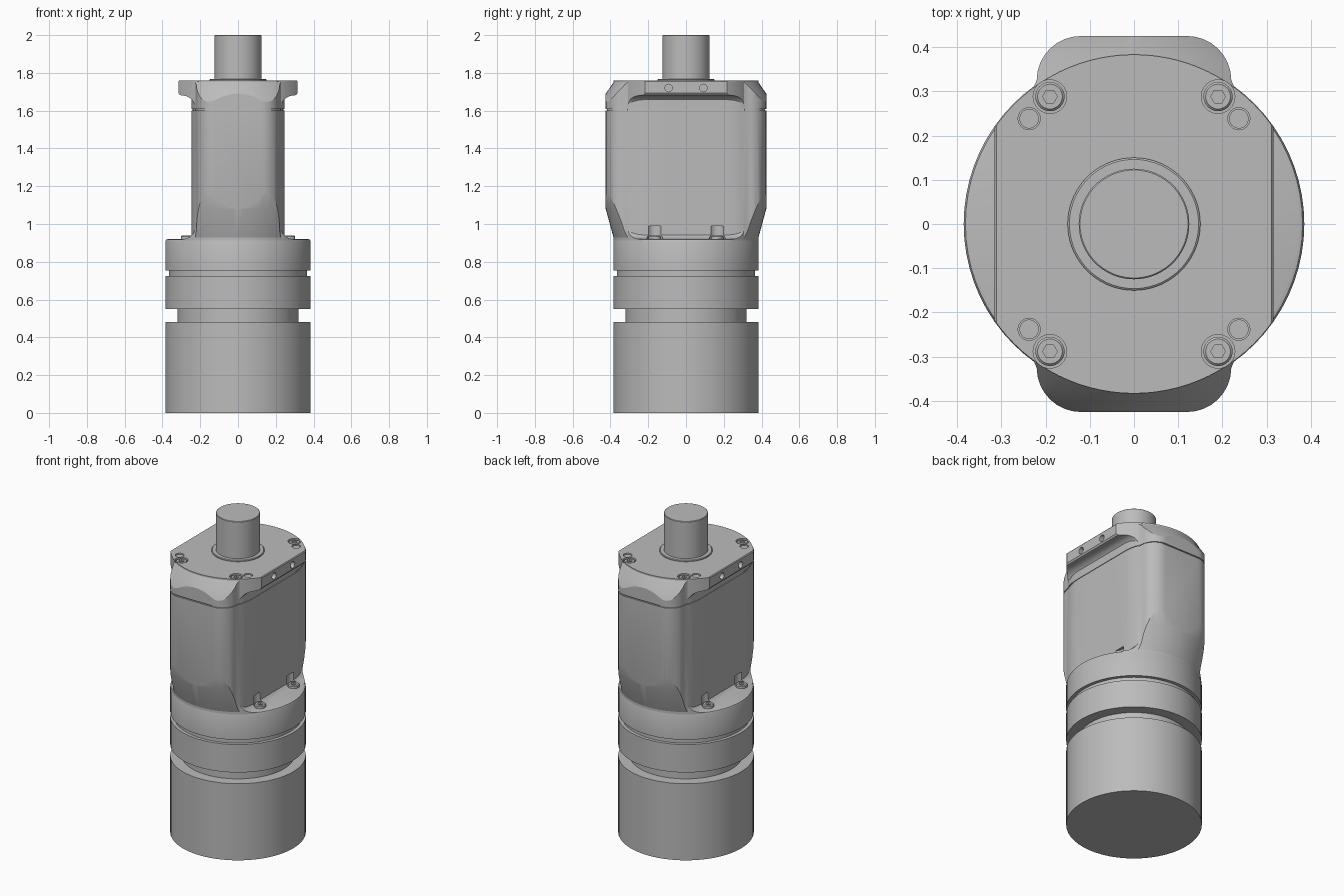
import bpy, bmesh
from math import sin, cos, pi, radians
from mathutils import Matrix

cube = bpy.data.objects.get("Cube")
if cube:
    bpy.data.objects.remove(cube)

metal = bpy.data.materials.new("grey metal")
metal.use_nodes = True
grey = (0.5, 0.5, 0.5, 1)
metal.diffuse_color = grey
metal.node_tree.nodes["Principled BSDF"].inputs["Base Color"].default_value = grey


def loft(name, rings):
    """Skin a stack of equal-sized point rings and cap both ends."""
    bm = bmesh.new()
    rows = [[bm.verts.new(p) for p in ring] for ring in rings]
    n = len(rows[0])
    for low, high in zip(rows, rows[1:]):
        for i in range(n):
            j = (i + 1) % n
            bm.faces.new((low[i], low[j], high[j], high[i]))
    bm.faces.new(rows[0][::-1])
    bm.faces.new(rows[-1])
    bmesh.ops.recalc_face_normals(bm, faces=bm.faces)
    mesh = bpy.data.meshes.new(name)
    bm.to_mesh(mesh)
    bm.free()
    mesh.materials.append(metal)
    obj = bpy.data.objects.new(name, mesh)
    bpy.context.collection.objects.link(obj)
    return obj


def lathe(name, profile, sides=72, x=0, y=0):
    """Turn (radius, height) points around a vertical axis."""
    return loft(name, [[(x + r * cos(2 * pi * i / sides), y + r * sin(2 * pi * i / sides), z)
                        for i in range(sides)] for r, z in profile])


def combine(obj, tool, operation):
    """Boolean two objects and discard the tool."""
    mod = obj.modifiers.new("boolean", 'BOOLEAN')
    mod.operation, mod.object, mod.solver = operation, tool, 'EXACT'
    bpy.context.view_layer.update()
    graph = bpy.context.evaluated_depsgraph_get()
    mesh = bpy.data.meshes.new_from_object(obj.evaluated_get(graph))
    obj.modifiers.clear()
    obj.data = mesh
    bpy.data.objects.remove(tool)


def arc(cx, cy, rx, ry, start, end, steps=8):
    angles = [radians(start + (end - start) * i / steps) for i in range(steps + 1)]
    return [(cx + rx * cos(a), cy + ry * sin(a)) for a in angles]


parts = []
R = 0.385

# Turned lower drum with its two grooves
parts.append(lathe("lower_drum", [
    (R, 0), (R, 0.48), (0.32, 0.48), (0.32, 0.55), (R, 0.55), (R, 0.725),
    (0.365, 0.725), (0.365, 0.755), (R, 0.755), (R, 0.908), (0.381, 0.917), (0.372, 0.92)]))

# Housing: rounded block with a seam groove, trimmed by a turned envelope
quarter = [(0.245, 0.12), (0.245, 0.22), (0.241, 0.26), (0.233, 0.295)] + arc(0.12, 0.325, 0.1, 0.1, 0, 90)
half = quarter + [(-x, y) for x, y in quarter[::-1]]
outline = half + [(-x, -y) for x, y in half]
levels = [(0.89, 1), (1.602, 1), (1.602, 0.985), (1.609, 0.985), (1.609, 1), (1.8, 1)]
housing = loft("housing", [[(x * s, y * s, z) for x, y in outline] for z, s in levels])
envelope = lathe("envelope", [
    (0.37, 0.9), (0.384, 0.93), (0.425, 1.08), (0.47, 1.25),
    (0.47, 1.6), (0.425, 1.69), (0.38, 1.755)], 96)
combine(housing, envelope, 'INTERSECT')

# Filleted foot and top flange, extruded sideways and trimmed round
side = [(0.295, 0.9)] + arc(0.295, 0.99, 0.07, 0.07, 270, 180)
side += arc(0.295, 1.61, 0.07, 0.07, 180, 90)
side += [(0.308, 1.683), (0.315, 1.693), (0.315, 1.755), (0.311, 1.76)]
section = side + [(-x, z) for x, z in side[::-1]]
flange = loft("flange", [[(x, y, z) for x, z in section] for y in (-0.5, 0.5)])
combine(flange, lathe("trim", [(0.383, 0.85), (0.383, 1.85)], 96), 'INTERSECT')
combine(housing, flange, 'UNION')
parts.append(housing)


def screw(name, x, y, top, radius):
    head = lathe(name, [(radius, top - 0.04), (radius, top - 0.005), (radius - 0.005, top)], 32, x, y)
    combine(head, lathe("socket", [(radius * 0.5, top - 0.02), (radius * 0.5, top + 0.02)], 6, x, y), 'DIFFERENCE')
    parts.append(head)


# Fasteners, dowels and side holes at every corner
for sx in (-1, 1):
    for sy in (-1, 1):
        label = ("left" if sx > 0 else "right") + ("_back" if sy > 0 else "_front")
        x, y = sx * 0.19, sy * 0.288
        combine(housing, lathe("bore", [(0.038, 1.725), (0.038, 1.85)], 32, x, y), 'DIFFERENCE')
        screw("top_screw_" + label, x, y, 1.756, 0.033)

        x, y = sx * 0.237, sy * 0.238
        combine(housing, lathe("bore", [(0.025, 1.74), (0.025, 1.85)], 32, x, y), 'DIFFERENCE')
        parts.append(lathe("dowel_" + label, [(0.022, 1.73), (0.022, 1.754)], 32, x, y))

        x, y = sx * 0.27, sy * 0.165
        combine(housing, lathe("scallop", [(0.042, 0.915), (0.042, 0.99)], 32, x, y), 'DIFFERENCE')
        screw("collar_screw_" + label, x, y, 0.938, 0.033)

        drill = lathe("drill", [(0.02, -0.03), (0.02, 0.03)], 24)
        drill.data.transform(Matrix.Translation((sx * 0.315, sy * 0.092, 1.72)) @ Matrix.Rotation(pi / 2, 4, 'Y'))
        combine(housing, drill, 'DIFFERENCE')

# Shaft seal ring and output shaft
parts.append(lathe("seal_ring", [(0.15, 1.74), (0.15, 1.765), (0.146, 1.768)]))
parts.append(lathe("output_shaft", [(0.125, 1.74), (0.125, 1.997), (0.122, 2.0)]))

# Smooth round surfaces, keep machined edges crisp
bpy.ops.object.select_all(action='DESELECT')
for part in parts:
    part.select_set(True)
bpy.context.view_layer.objects.active = housing
bpy.ops.object.shade_smooth_by_angle(angle=radians(25))
